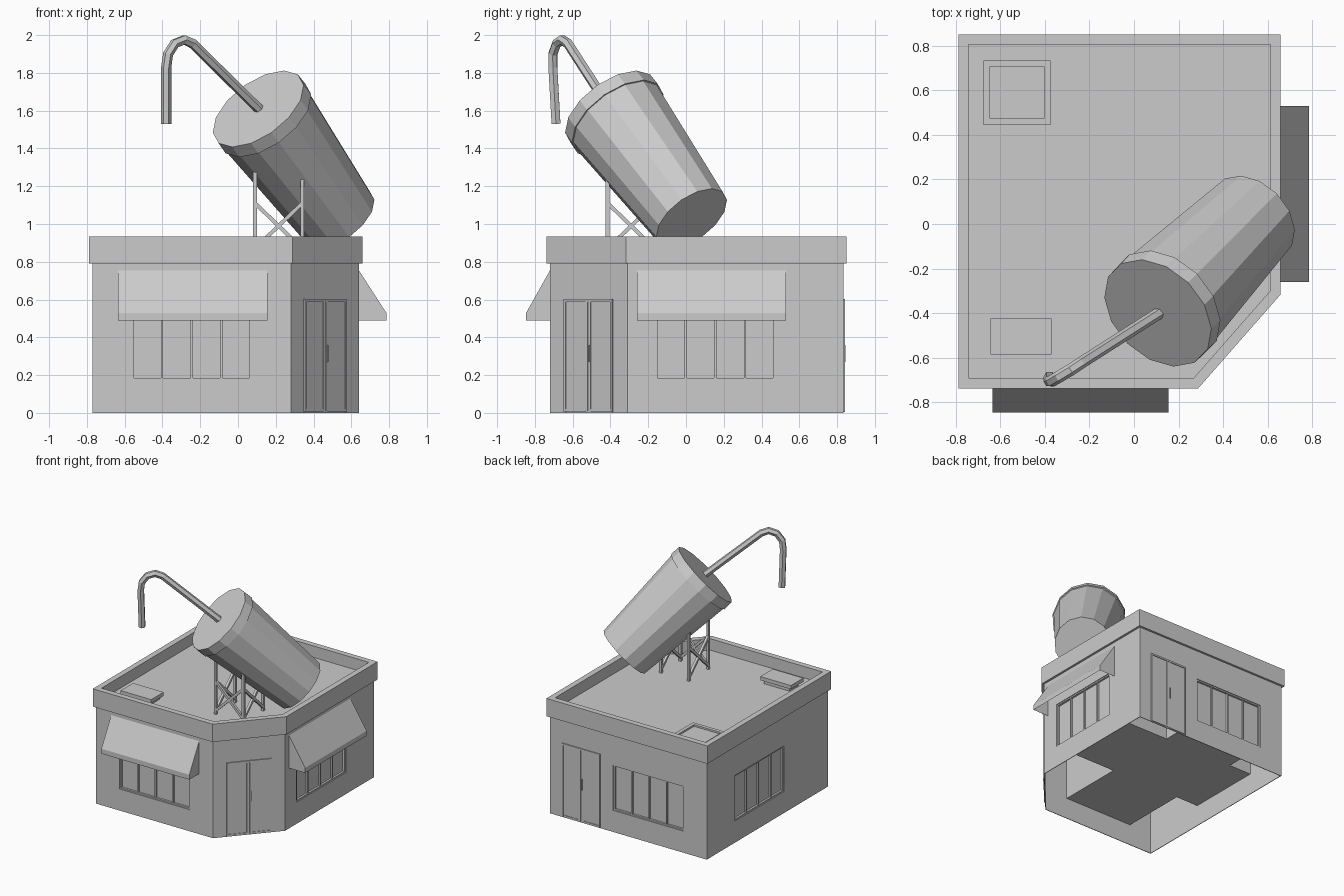
import bpy, bmesh
from math import pi, atan2
from mathutils import Vector, Matrix

if "Cube" in bpy.data.objects:
    bpy.data.objects.remove(bpy.data.objects["Cube"])


def finish(name, bm, fix=True):
    if fix:
        bmesh.ops.recalc_face_normals(bm, faces=bm.faces)
    me = bpy.data.meshes.new(name)
    bm.to_mesh(me)
    bm.free()
    ob = bpy.data.objects.new(name, me)
    bpy.context.collection.objects.link(ob)
    return ob


def boxes(name, items, mat=Matrix()):
    """Join boxes given as (x0, x1, y0, y1, z0, z1)."""
    bm = bmesh.new()
    for x0, x1, y0, y1, z0, z1 in items:
        m = Matrix.Translation(((x0 + x1) / 2, (y0 + y1) / 2, (z0 + z1) / 2))
        bmesh.ops.create_cube(bm, size=1, matrix=mat @ m @ Matrix.Diagonal((x1 - x0, y1 - y0, z1 - z0, 1)))
    return finish(name, bm)


def inset(poly, t):
    """Mitred inset of a counter-clockwise outline."""
    out = []
    for i, p in enumerate(poly):
        p = Vector(p)
        a = (p - Vector(poly[i - 1])).normalized()
        b = (Vector(poly[(i + 1) % len(poly)]) - p).normalized()
        na, nb = Vector((-a.y, a.x)), Vector((-b.y, b.x))
        out.append(tuple(p + (na + nb) * (t / (1 + na.dot(nb)))))
    return out


def prism(name, poly, z0, z1, drop=None):
    bm = bmesh.new()
    f = bm.faces.new([bm.verts.new((x, y, z0)) for x, y in poly])
    r = bmesh.ops.extrude_face_region(bm, geom=[f])
    bmesh.ops.translate(bm, vec=(0, 0, z1 - z0), verts=[v for v in r["geom"] if isinstance(v, bmesh.types.BMVert)])
    bmesh.ops.recalc_face_normals(bm, faces=bm.faces)
    if drop:
        bmesh.ops.delete(bm, geom=[f for f in bm.faces if drop(f.calc_center_median())], context='FACES')
    return finish(name, bm, False)


def ring(name, outer, inner, z0, z1):
    bm = bmesh.new()
    loops = [[bm.verts.new((x, y, z)) for x, y in p]
             for p, z in ((outer, z0), (outer, z1), (inner, z1), (inner, z0))]
    n = len(outer)
    for k in range(4):
        a, b = loops[k], loops[(k + 1) % 4]
        for i in range(n):
            j = (i + 1) % n
            bm.faces.new((a[i], a[j], b[j], b[i]))
    return finish(name, bm)


def beams(name, pairs, w):
    """Square bars between pairs of points."""
    bm = bmesh.new()
    for p, q in pairs:
        p, q = Vector(p), Vector(q)
        rot = (q - p).to_track_quat('Z', 'Y').to_matrix().to_4x4()
        bmesh.ops.create_cube(bm, size=1, matrix=Matrix.Translation((p + q) / 2) @ rot
                              @ Matrix.Diagonal((w, w, (q - p).length, 1)))
    return finish(name, bm)


def place(x, y, ang):
    return Matrix.Translation((x, y, 0)) @ Matrix.Rotation(ang, 4, 'Z')


# Building shell: chamfered plan
X0, X1, Y0, Y1 = -0.77, 0.64, -0.72, 0.833
plan = [(X0, Y0), (0.28, Y0), (X1, -0.31), (X1, Y1), (X0, Y1)]
walls = ring("walls", plan, inset(plan, 0.005), 0, 0.79)
ring("parapet", inset(plan, -0.018), inset(plan, 0.028), 0.79, 0.935)
ROOF = 0.842
prism("roof", inset(plan, 0.02), ROOF - 0.01, ROOF)

# Window openings cut through opposite walls
WX, WY, Z0, Z1 = -0.245, 0.155, 0.175, 0.545
H = 0.316
cut = [boxes("window_cutter_a", [(WX - H, WX + H, -2, 2, Z0, Z1)]),
       boxes("window_cutter_b", [(-2, 2, WY - H, WY + H, Z0, Z1)])]
for c in cut:
    c.hide_render = True
    m = walls.modifiers.new("cut", 'BOOLEAN')
    m.operation, m.solver, m.object = 'DIFFERENCE', 'EXACT', c
dg = bpy.context.evaluated_depsgraph_get()
walls.data = bpy.data.meshes.new_from_object(walls.evaluated_get(dg))
walls.modifiers.clear()
for c in cut:
    bpy.data.objects.remove(c)

# Cross-shaped interior, open at the four windows
a0, a1, b0, b1 = WX - H, WX + H, WY - H, WY + H
r = 0.004
prism("interior_room", [(a0, Y0 + r), (a1, Y0 + r), (a1, b0), (X1 - r, b0), (X1 - r, b1), (a1, b1),
                        (a1, Y1 - r), (a0, Y1 - r), (a0, b1), (X0 + r, b1), (X0 + r, b0), (a0, b0)], Z0, Z1,
      lambda c: min(c.x - X0, X1 - c.x, c.y - Y0, Y1 - c.y) < 0.01)

# Window frames, mullions and panes on four sides
t, d = 0.011, 0.028
frame = [(-H, -H + t, 0.006, d, Z0, Z1), (H - t, H, 0.006, d, Z0, Z1),
         (-H + t, H - t, 0.006, d, Z0, Z0 + t), (-H + t, H - t, 0.006, d, Z1 - t, Z1),
         (-H + t, H - t, 0.022, d - 0.001, Z0 + t, Z1 - t)]
frame += [(x - 0.006, x + 0.006, 0.009, 0.022, Z0 + t, Z1 - t) for x in (-0.157, 0, 0.157)]
for side, m in {"front": place(WX, Y0, 0), "right": place(X1, WY, pi / 2),
                "back": place(WX, Y1, pi), "left": place(X0, WY, -pi / 2)}.items():
    boxes(side + "_window", frame, m)

# Double doors on the chamfer and the back
W = 0.17
door = [(-W, W, -0.002, 0.004, 0.008, 0.59), (-W, W, -0.008, 0.004, 0.588, 0.602),
        (-W, -W + 0.012, -0.008, 0.004, 0.004, 0.588), (W - 0.012, W, -0.008, 0.004, 0.004, 0.588),
        (0.008, 0.015, -0.012, 0, 0.27, 0.36)]
for s in (-1, 1):
    lo, hi = sorted((s * 0.004, s * 0.018))
    door.append((lo, hi, -0.006, 0.004, 0.01, 0.588))
    lo, hi = sorted((s * 0.018, s * (W - 0.012)))
    door.append((lo, hi, -0.006, 0.004, 0.008, 0.02))
boxes("corner_doors", door, place(0.46, -0.515, atan2(0.41, 0.36)))
boxes("back_doors", door, place(0.357, Y1, pi))


# Awnings: sloped sheet, valance and triangular cheeks
def awning(name, mat, depth):
    prof = [(0, 0.755), (-depth, 0.53), (-depth, 0.49), (0, 0.49)]
    bm = bmesh.new()
    L, R = [[bm.verts.new(mat @ Vector((s * 0.395, y, z))) for y, z in prof] for s in (-1, 1)]
    for i in (0, 1):
        bm.faces.new((L[i], L[i + 1], R[i + 1], R[i]))
    bm.faces.new(L)
    bm.faces.new(R)
    finish(name, bm)


awning("front_awning", place(-0.24, Y0, 0), 0.126)
awning("right_awning", place(X1, 0.135, pi / 2), 0.145)

# Roof hatch and vent box
hatch_out = [(-0.675, 0.445), (-0.375, 0.445), (-0.375, 0.735), (-0.675, 0.735)]
ring("hatch_frame", hatch_out, inset(hatch_out, 0.029), ROOF, ROOF + 0.02)
boxes("hatch_cover", [(-0.65, -0.4, 0.47, 0.71, ROOF, ROOF + 0.006)])
boxes("vent_box", [(-0.62, -0.395, -0.56, -0.44, ROOF, 0.87), (-0.645, -0.37, -0.585, -0.425, 0.87, 0.9)])

# Tilted cup and lid
top, bottom = Vector((0.107, -0.4, 1.61)), Vector((0.535, 0.03, 1.03))
axis = bottom - top
length = axis.length
tilt = axis.to_track_quat('Z', 'Y').to_matrix().to_4x4()


def cone(name, r1, r2, d0, d1):
    bm = bmesh.new()
    m = Matrix.Translation(top) @ tilt @ Matrix.Translation((0, 0, (d0 + d1) / 2))
    bmesh.ops.create_cone(bm, cap_ends=True, segments=14, radius1=r1, radius2=r2, depth=d1 - d0, matrix=m)
    finish(name, bm)


cone("cup_lid", 0.28, 0.283, 0, 0.075)
cone("cup_body", 0.275, 0.218, 0.07, length)

# Bent straw: flat-sided hexagonal tube along a path
path = [(0.125, -0.392, 1.595), (-0.24, -0.625, 1.955), (-0.285, -0.655, 1.975), (-0.335, -0.685, 1.955),
        (-0.37, -0.705, 1.9), (-0.38, -0.705, 1.83), (-0.38, -0.688, 1.53)]
cu = bpy.data.curves.new("straw_path", 'CURVE')
cu.dimensions, cu.bevel_depth, cu.bevel_resolution, cu.use_fill_caps = '3D', 0.027, 1, True
sp = cu.splines.new('POLY')
sp.points.add(len(path) - 1)
for pt, p in zip(sp.points, path):
    pt.co = (*p, 1)
sp.use_smooth = False
straw = bpy.data.objects.new("straw", cu)
bpy.context.collection.objects.link(straw)

# Support frame under the cup
xa, xb, ya, yb = 0.09, 0.34, -0.415, -0.165
legs = [((x, y, ROOF), (x, y, z)) for x, y, z in
        ((xa, ya, 1.28), (xb, ya, 1.25), (xa, yb, 1.28), (xb, yb, 1.0))]
beams("support_legs", legs, 0.02)
lo, hi = 0.87, 1.11
sides = [((xa, ya), (xb, ya)), ((xa, ya), (xa, yb)), ((xb, ya), (xb, yb))]
beams("support_braces", [b for p, q in sides for b in (((*p, lo), (*q, hi)), ((*p, hi), (*q, lo)))], 0.02)
